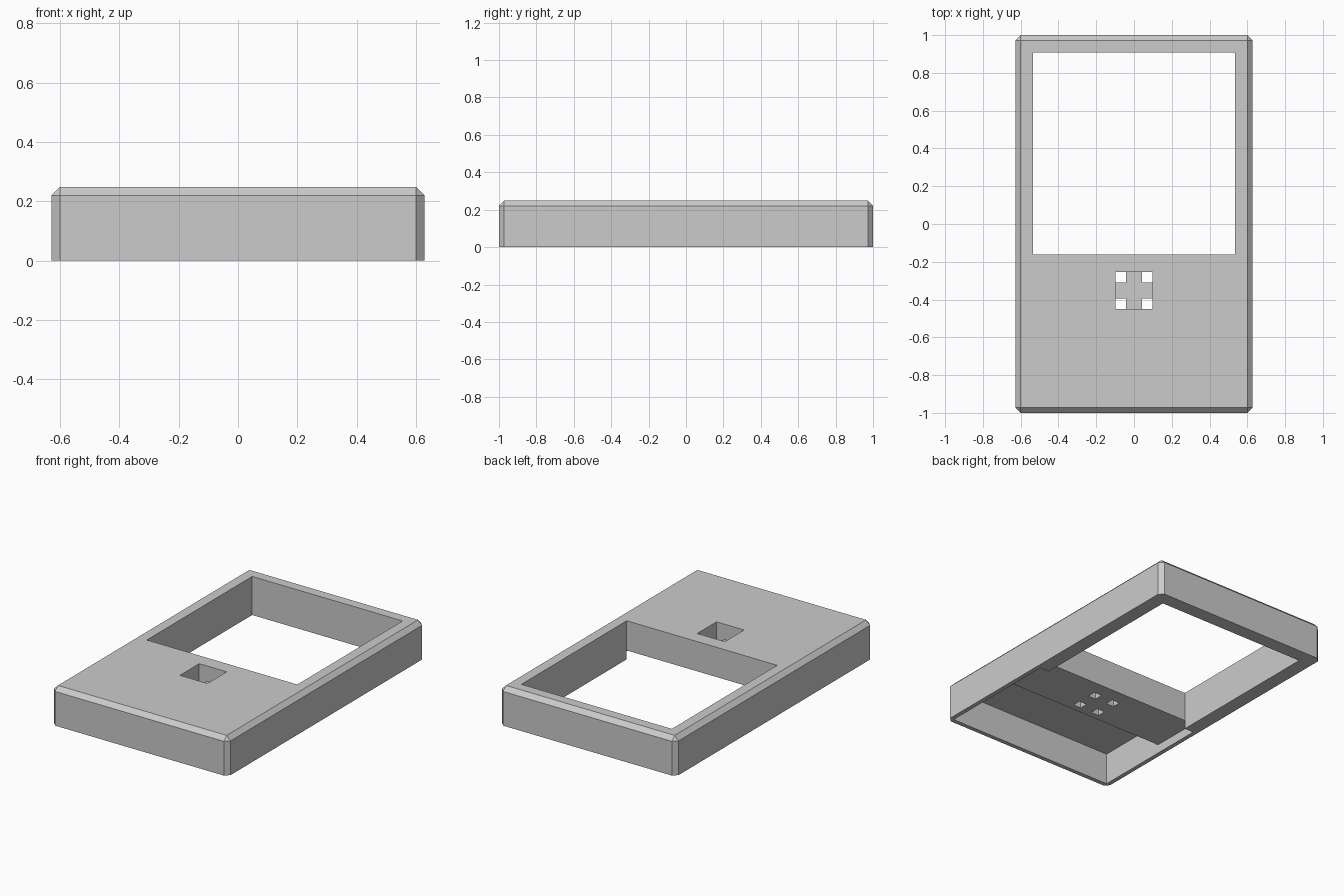
import bpy, bmesh

old = bpy.data.objects.get("Cube")
if old:
    bpy.data.objects.remove(old, do_unlink=True)

HALF_W, HEIGHT, CHAMFER = 0.628, 0.248, 0.028
INNER_X, INNER_Y = 0.60, -0.972      # inside of the thin front walls
WIN_X, WIN_FRONT, WIN_BACK = 0.535, -0.162, 0.908
PAD_Y, PAD_HALF, HOLE = -0.352, 0.098, 0.056

grey = bpy.data.materials.new("plain_grey")
grey.use_nodes = True
colour = (0.6, 0.6, 0.6, 1)
grey.diffuse_color = colour
grey.node_tree.nodes["Principled BSDF"].inputs["Base Color"].default_value = colour


def box(name, x0, x1, y0, y1, z0, z1):
    """Box spanning the given ranges."""
    bm = bmesh.new()
    bmesh.ops.create_cube(bm, size=1)
    for v in bm.verts:
        v.co.x = x1 if v.co.x > 0 else x0
        v.co.y = y1 if v.co.y > 0 else y0
        v.co.z = z1 if v.co.z > 0 else z0
    mesh = bpy.data.meshes.new(name)
    bm.to_mesh(mesh)
    bm.free()
    mesh.materials.append(grey)
    obj = bpy.data.objects.new(name, mesh)
    bpy.context.collection.objects.link(obj)
    return obj


def cut(target, *span):
    """Remove a box from the target."""
    cutter = box("cutter", *span)
    cutter.hide_render = True
    mod = target.modifiers.new("cut", 'BOOLEAN')
    mod.operation, mod.solver, mod.object = 'DIFFERENCE', 'EXACT', cutter
    bpy.context.view_layer.objects.active = target
    bpy.ops.object.modifier_apply(modifier=mod.name)
    bpy.data.objects.remove(cutter, do_unlink=True)


# Case: a block with every edge chamfered except the bottom ones
case = box("case", -HALF_W, HALF_W, -1, 1, 0, HEIGHT)
bm = bmesh.new()
bm.from_mesh(case.data)
edges = [e for e in bm.edges if max(v.co.z for v in e.verts) > 0.1]
bmesh.ops.bevel(bm, geom=edges, offset=CHAMFER, segments=1, affect='EDGES')
bm.to_mesh(case.data)
bm.free()

# Screen window, right through
cut(case, -WIN_X, WIN_X, WIN_FRONT, WIN_BACK, -0.1, 0.5)
# Shallow underside recess, then the deep compartment at the front
cut(case, -INNER_X, INNER_X, INNER_Y, WIN_FRONT, -0.1, 0.057)
cut(case, -INNER_X, INNER_X, INNER_Y, -0.49, -0.1, 0.205)
# Square button well with a hole in each corner of its floor
cut(case, -PAD_HALF, PAD_HALF, PAD_Y - PAD_HALF, PAD_Y + PAD_HALF, 0.15, 0.5)
for sx in (-1, 1):
    for sy in (-1, 1):
        xs = sorted((sx * PAD_HALF, sx * (PAD_HALF - HOLE)))
        ys = sorted((PAD_Y + sy * PAD_HALF, PAD_Y + sy * (PAD_HALF - HOLE)))
        cut(case, *xs, *ys, -0.1, 0.2)
